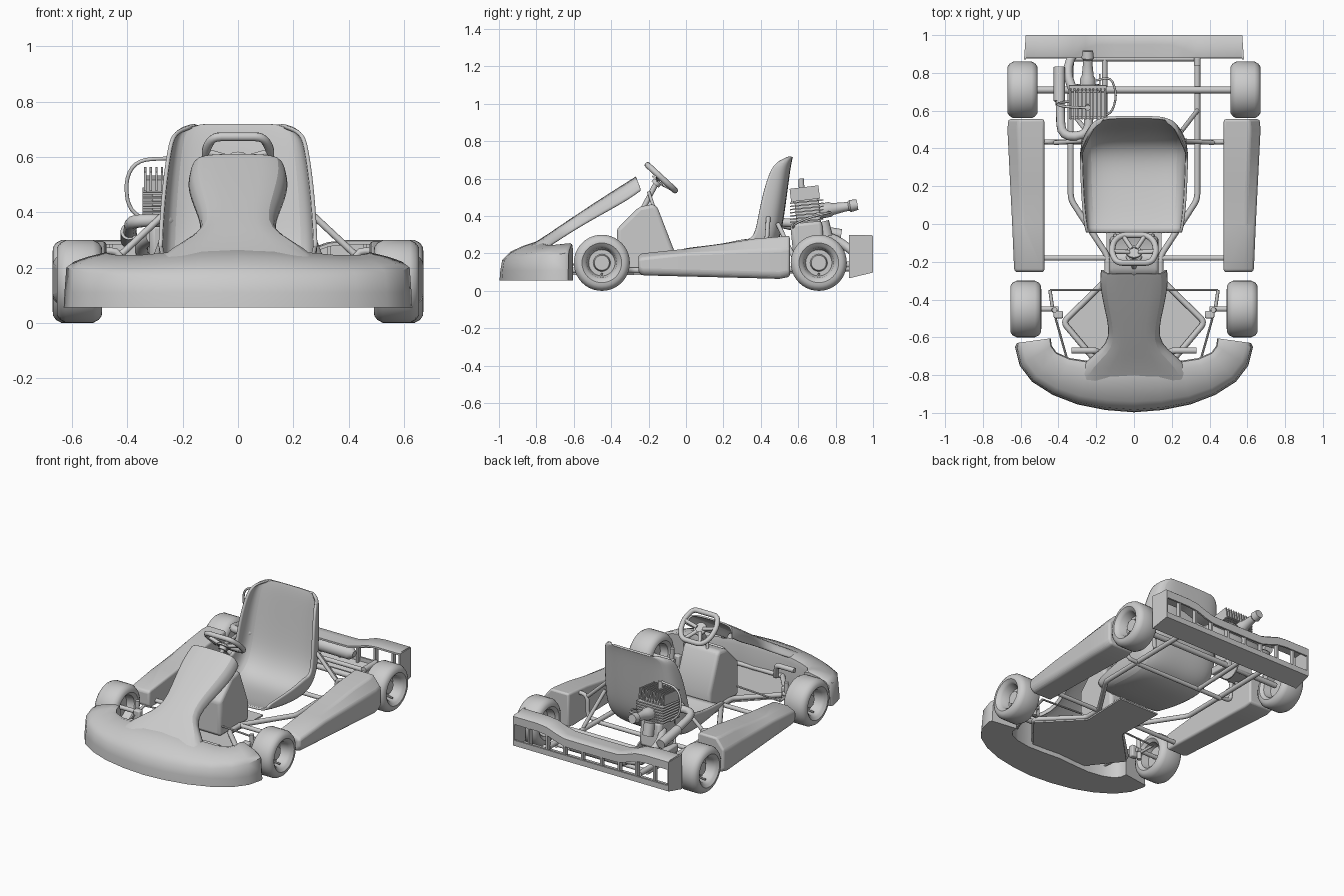
import bpy, bmesh, math
from mathutils import Vector, Matrix

if "Cube" in bpy.data.objects:
    bpy.data.objects.remove(bpy.data.objects["Cube"])

def add(name, bm, angle=40):
    bmesh.ops.remove_doubles(bm, verts=bm.verts, dist=1e-5)
    bmesh.ops.recalc_face_normals(bm, faces=bm.faces)
    me = bpy.data.meshes.new(name)
    bm.to_mesh(me); bm.free()
    me.shade_smooth()
    me.set_sharp_from_angle(angle=math.radians(angle))
    ob = bpy.data.objects.new(name, me)
    bpy.context.collection.objects.link(ob)
    return ob

def loft(name, rows, closed=True, cap=True, solid=0, sub=0, bevel=0, angle=40):
    bm = bmesh.new()
    vs = [[bm.verts.new(p) for p in r] for r in rows]
    n = len(rows[0])
    for a, b in zip(vs, vs[1:]):
        for i in range(n if closed else n - 1):
            j = (i + 1) % n
            bm.faces.new((a[i], a[j], b[j], b[i]))
    if closed and cap:
        bm.faces.new(vs[0]); bm.faces.new(vs[-1])
    ob = add(name, bm, angle)
    if sub:
        m = ob.modifiers.new("smooth", 'SUBSURF'); m.levels = m.render_levels = sub
    if solid:
        m = ob.modifiers.new("thick", 'SOLIDIFY'); m.thickness = solid; m.offset = 0
    if bevel:
        m = ob.modifiers.new("bevel", 'BEVEL'); m.width = bevel; m.segments = 3
    return ob

def box(name, c, size, rx=0, bevel=0):
    bm = bmesh.new()
    M = Matrix.Translation(c) @ Matrix.Rotation(rx, 4, 'X') @ Matrix.Diagonal((*size, 1))
    bmesh.ops.create_cube(bm, size=1, matrix=M)
    ob = add(name, bm, 30)
    if bevel:
        m = ob.modifiers.new("bevel", 'BEVEL'); m.width = bevel; m.segments = 2
    return ob

def lathe(name, origin, axis, prof, seg=32):
    """prof: (distance along axis, radius)"""
    q = Vector(axis).to_track_quat('Z', 'Y')
    rows = [[Vector(origin) + q @ Vector((r * math.cos(k * math.tau / seg), r * math.sin(k * math.tau / seg), d))
             for k in range(seg)] for d, r in prof]
    return loft(name, rows, cap=False)

def rod(name, a, b, r, seg=16):
    d = Vector(b) - Vector(a)
    return lathe(name, a, d, [(0, 0), (0, r), (d.length, r), (d.length, 0)], seg)

def tube(name, pts, r, closed=False, rnd=.05):
    P = [Vector(p) for p in pts]; n = len(P); out = []
    for i, p in enumerate(P):
        if not closed and i in (0, n - 1):
            out.append(p); continue
        a, b = P[i - 1] - p, P[(i + 1) % n] - p
        a = p + a.normalized() * min(rnd, a.length * .48)
        b = p + b.normalized() * min(rnd, b.length * .48)
        out += [a * (1 - t) ** 2 + p * 2 * t * (1 - t) + b * t * t for t in (0, .25, .5, .75, 1)]
    cu = bpy.data.curves.new(name, 'CURVE')
    cu.dimensions = '3D'; cu.bevel_depth = r; cu.bevel_resolution = 3; cu.use_fill_caps = True
    s = cu.splines.new('POLY'); s.points.add(len(out) - 1); s.use_cyclic_u = closed
    for q, p in zip(s.points, out):
        q.co = (*p, 1)
    tmp = bpy.data.objects.new(name + "_curve", cu)
    bpy.context.collection.objects.link(tmp)
    bpy.context.view_layer.update()
    bm = bmesh.new()
    bm.from_mesh(tmp.evaluated_get(bpy.context.evaluated_depsgraph_get()).to_mesh())
    bpy.data.objects.remove(tmp)
    return add(name, bm)

# wheels: tyre and dished rim in one lathe, plus stub details
TYRE = [(.35, 0), (.35, .04), (.05, .046), (.05, .07), (.7, .08), (.85, .09), (1, .106), (.98, .124), (.85, .139),
        (.6, .15), (-.6, .15), (-.85, .139), (-.98, .124), (-1, .106), (-.8, .085), (-.2, .075), (-.2, 0)]
for s, side in ((1, "right"), (-1, "left")):
    for end, x, y, w in (("front", .573, -.45, .082), ("rear", .59, .71, .08)):
        lathe(f"{end}_{side}_wheel", (s * x, y, .15), (s, 0, 0), [(d * w, r) for d, r in TYRE], 40)
        rod(f"{end}_{side}_valve", (s * x, y, .09), (s * (x + .05), y, .085), .006, 8)

    # side pod
    rows = []
    for y, xo, zb, zs, zt in ((-.255, .63, .10, .165, .19), (-.235, .635, .083, .175, .2), (0, .645, .077, .2, .225),
                              (.2, .655, .072, .208, .252), (.36, .663, .068, .215, .278), (.5, .67, .064, .22, .29),
                              (.555, .665, .075, .225, .295)):
        rows.append([(s * .475, y, zb), (s * (xo - .02), y, zb), (s * xo, y, zb + .025),
                     (s * xo, y, zs), (s * (xo - .055), y, zt), (s * .475, y, zt)])
    loft(f"{side}_side_pod", rows, bevel=.013, angle=25)

    # chassis rails, stays and pod bars
    tube(f"{side}_rail", [(s * .335, .89, .12), (s * .335, .13, .11), (s * .14, -.17, .11), (s * .14, -.29, .11),
                          (s * .375, -.52, .11), (s * .19, -.74, .11)], .016, rnd=.03)
    rod(f"{side}_seat_strut", (s * .335, .6, .13), (s * .25, .49, .36), .012)
    rod(f"{side}_seat_stay", (s * .42, .43, .25), (s * .27, .44, .39), .012)
    tube(f"{side}_pod_bar", [(s * .335, .435, .11), (s * .42, .435, .11), (s * .42, .435, .26), (s * .5, .435, .26)], .013)
    rod(f"{side}_bumper_mount", (s * .335, .84, .14), (s * .335, .97, .14), .018)

    # steering knuckle, stub axle, tie rod, pedal
    rod(f"{side}_stub_axle", (s * .4, -.45, .15), (s * .58, -.45, .15), .014)
    rod(f"{side}_kingpin", (s * .425, -.455, .09), (s * .42, -.455, .23), .014)
    box(f"{side}_yoke", (s * .4, -.48, .145), (.05, .04, .08), bevel=.008)
    rod(f"{side}_steering_arm", (s * .43, -.455, .14), (s * .445, -.35, .15), .009)
    rod(f"{side}_tie_rod", (s * .02, -.35, .17), (s * .445, -.35, .15), .006, 8)
    rod(f"{side}_pedal_link", (s * .415, -.5, .15), (s * .35, -.73, .13), .006, 8)
    tube(f"{side}_pedal", [(s * .17, -.7, .11), (s * .2, -.67, .2), (s * .33, -.67, .2)], .017, rnd=.02)

# cross members
rod("rear_axle", (-.55, .71, .15), (.55, .71, .15), .018)
rod("front_pod_bar", (-.5, -.18, .11), (.5, -.18, .11), .014)
rod("rear_cross_tube", (-.335, .875, .12), (.335, .875, .12), .014)
rod("middle_cross_tube", (-.335, .435, .1), (.335, .435, .1), .014)
rod("front_cross_tube", (-.2, -.72, .11), (.2, -.72, .11), .014)
rod("engine_rail", (-.155, .875, .12), (-.155, .435, .1), .014)
lathe("sprocket", (-.185, .71, .15), (1, 0, 0), [(0, 0), (0, .085), (.008, .085), (.008, 0)])

# floor tray, from the seat forward into the bumper
half = [(.15, .05), (.14, -.28), (.375, -.52), (.2, -.74), (.2, -.9)]
ring = half + [(-x, y) for x, y in reversed(half)]
loft("floor_tray", [[(x, y, z) for x, y in ring] for z in (.085, .095)])

# front bumper: crescent of cross-sections, mirrored across x
ST = [(.62, -.63, .44, -.605, .19, .25), (.63, -.65, .44, -.612, .2, .255), (.605, -.75, .435, -.645, .19, .25),
      (.54, -.835, .41, -.68, .18, .245), (.43, -.905, .34, -.71, .17, .245),
      (.3, -.955, .24, -.725, .165, .255), (.15, -.985, .12, -.72, .165, .27)]
ST = ST + [(0, -.997, 0, -.71, .165, .275)] + [(-a, b, -c, *r) for a, b, c, *r in reversed(ST)]
rows = []
for ox, oy, ix, iy, zf, zt in ST:
    P = lambda t, z: (ox + (ix - ox) * t, oy + (iy - oy) * t, z)
    rows.append([P(0, .055), P(.015, .11), P(.05, zf), P(.2, zf + (zt - zf) * .4), P(.45, zf + (zt - zf) * .7),
                 P(.8, zt), P(.97, zt - .01), P(1, zt - .04), P(.98, .055)])
loft("front_bumper", rows, angle=45)

# front panel: flat-topped strip with steep flanks that taper towards the bumper
rows = []
for y, z, w, d in ((-.266, .607, .168, .07), (-.268, .606, .169, .07), (-.3, .586, .174, .074), (-.36, .548, .174, .075),
                   (-.47, .478, .152, .066), (-.58, .405, .125, .055), (-.66, .352, .138, .052), (-.72, .31, .21, .05),
                   (-.8, .258, .3, .045), (-.9, .2, .33, .045)):
    rows.append([(w * u, y + .025 * h, z - d * h) for u, h in
                 ((-1, 1), (-.97, .6), (-.87, .12), (-.5, .02), (0, 0), (.5, .02), (.87, .12), (.97, .6), (1, 1))])
loft("front_panel", rows, closed=False, solid=.01, sub=1)

# seat: bucket lofted from U sections along a spine
rows = []
for y, z, w, d, a in ((-.045, .175, .25, .045, 90), (.05, .145, .265, .09, 90), (.2, .12, .275, .13, 92),
                      (.33, .11, .278, .17, 95), (.43, .15, .28, .16, 130), (.49, .25, .28, .13, 160),
                      (.515, .38, .275, .13, 172), (.535, .53, .262, .12, 177), (.55, .645, .245, .1, 181),
                      (.558, .69, .232, .08, 187), (.563, .712, .2, .045, 198), (.565, .717, .17, .03, 200)):
    n = Vector((0, math.cos(math.radians(a)), math.sin(math.radians(a))))
    rows.append([Vector((s * w * u, y, z)) + n * d * h for s, u, h in
                 ((-1, 1, 1), (-1, .98, .5), (-1, .87, .12), (-1, .5, 0), (1, 0, 0),
                  (1, .5, 0), (1, .87, .12), (1, .98, .5), (1, 1, 1))])
loft("seat", rows, closed=False, solid=.014, sub=2)

# fuel tank below the steering wheel
prof = [(-.37, .1), (-.37, .33), (-.25, .45), (-.17, .465), (-.15, .44), (-.065, .22), (-.07, .1)]
loft("fuel_tank", [[(x, y, z) for y, z in prof] for x in (-.13, .13)], bevel=.02)

# steering wheel, column and posts
C, V, N = Vector((0, -.132, .605)), Vector((0, -.735, .678)), Vector((0, .678, .735))
def on(x, v, h=0):
    return C + Vector((x, 0, 0)) + V * v + N * h
tube("steering_wheel", [on(x, v) for x, v in ((-.09, .1), (.09, .1), (.118, .03), (.11, -.05), (.07, -.1),
                        (-.07, -.1), (-.11, -.05), (-.118, .03))], .016, True, .03)
for i, (x, v) in enumerate(((.115, .02), (-.115, .02), (.06, -.1), (-.06, -.1))):
    rod(f"steering_spoke_{i}", on(x * .2, v * .2, -.02), on(x, v), .012, 10)
lathe("steering_hub", on(0, 0, -.05), N, [(0, 0), (0, .025), (.02, .025), (.02, .042), (.03, .042), (.03, 0)], 24)
rod("steering_column", on(0, 0, -.04), (0, -.25, .4), .014)
for s in (1, -1):
    rod(f"column_post_{s}", (s * .1, -.06, .11), (s * .02, -.2, .53), .009, 12)

# rear bumper: upper and lower bands, end plates and uprights
def top_z(x):
    k = min(1, max(0, (abs(x) - .18) / .2))
    return .25 + .05 * k * k * (3 - 2 * k)
xs = [-.58, -.5, -.4, -.33, -.26, -.2, -.1, 0, .1, .2, .26, .33, .4, .5, .58]
up, low = [], []
for x in xs:
    zt, e = top_z(x), x * .985
    ym = .95 - (zt - .25) * 1.2
    up.append([(x, .878, zt - .004), (e, ym, zt), (e, .99, zt), (e, 1, zt - .008), (e, 1, zt - .06), (e, .988, zt - .06),
               (e, .988, zt - .014), (x, .878, zt - .016)])
    low.append([(x, .875, .068), (e, 1, .098), (e, 1, .135), (e, .988, .135), (e, .988, .108), (x, .875, .08)])
loft("rear_bumper_top", up)
loft("rear_bumper_base", low)
for i, x in enumerate((-.46, -.33, -.2, -.07, .07, .2, .33, .46)):
    h = top_z(x) - .115
    box(f"rear_bumper_upright_{i}", (x, .98, .105 + h / 2), (.014, .03, h))
for s in (1, -1):
    loft(f"rear_bumper_end_{s}", [[(s * (x + dx), y, z) for x, y, z in
         ((.58, .872, .068), (.571, 1, .098), (.571, 1, .292), (.58, .872, .3))] for dx in (-.008, .002)])

# engine: crankcase, finned cylinder and finned head
box("crankcase", (-.245, .65, .28), (.15, .17, .18), .1, .02)
box("engine_mount", (-.245, .65, .165), (.2, .16, .05), 0, .008)
box("cylinder_core", (-.245, .65, .43), (.13, .13, .16), .1, .01)
for i in range(7):
    box(f"cylinder_fin_{i}", (-.245, .645, .375 + i * .017), (.2, .18, .007), .1)
for i in range(10):
    box(f"head_fin_{i}", (-.335 + i * .02, .635, .52), (.008, .155, .07), .12)
box("head_core", (-.245, .635, .5), (.17, .13, .05), .12)
rod("spark_plug", (-.245, .62, .52), (-.245, .615, .6), .015)
tube("plug_lead", [(-.245, .615, .595), (-.36, .62, .59), (-.405, .63, .53), (-.4, .64, .42), (-.34, .65, .37)], .007)
tube("fuel_hose", [(-.2, .76, .42), (-.12, .78, .42), (-.09, .68, .4), (-.12, .58, .36), (-.2, .57, .33)], .006)
lathe("intake", (-.245, .71, .425), (0, .985, .17), [(0, 0), (0, .04), (.06, .04), (.075, .032), (.13, .026),
      (.16, .024), (.17, .033), (.21, .028), (.21, 0)], 24)
rod("carburettor", (-.245, .73, .37), (-.245, .75, .29), .035)

# exhaust and silencer
tube("exhaust_pipe", [(-.24, .6, .36), (-.24, .47, .37), (-.385, .46, .37), (-.39, .6, .34), (-.395, .82, .3)], .024, rnd=.07)
rod("exhaust_can", (-.395, .65, .33), (-.395, .83, .3), .03)
tube("tail_pipe", [(-.31, .68, .31), (-.36, .8, .28), (-.32, .92, .19), (-.2, .925, .18)], .024, rnd=.07)
lathe("silencer", (-.22, .925, .18), (1, 0, 0), [(0, 0), (0, .025), (.03, .042), (.4, .042), (.43, .02), (.43, 0)], 24)
